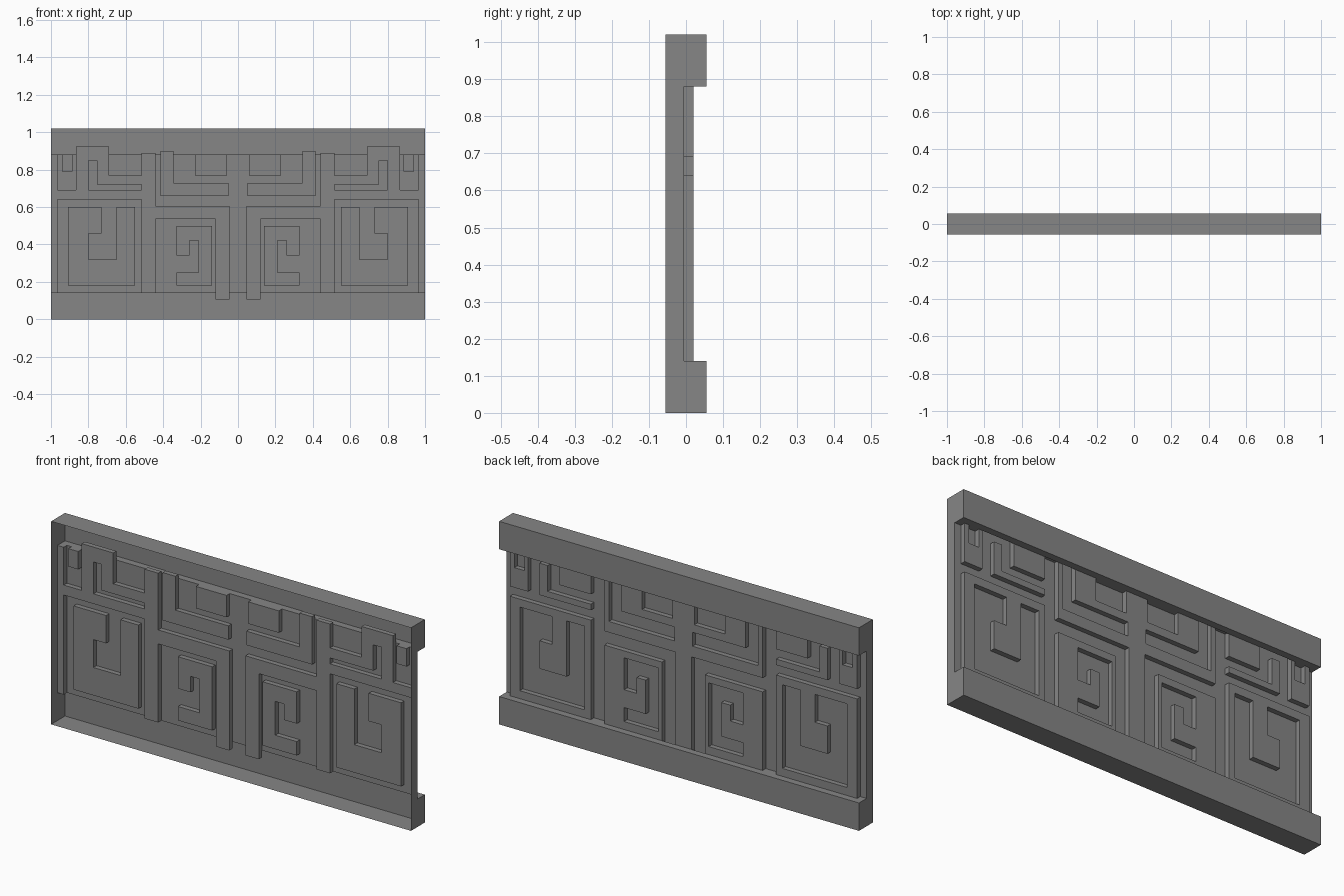
import bpy, bmesh
from mathutils import Vector

cube = bpy.data.objects.get("Cube")
if cube:
    bpy.data.objects.remove(cube, do_unlink=True)

stone = bpy.data.materials.new("stone_grey")
stone.use_nodes = True
grey = (0.24, 0.24, 0.24, 1.0)
stone.diffuse_color = grey
stone.node_tree.nodes["Principled BSDF"].inputs["Base Color"].default_value = grey

# Main levels
FRONT, BACK = -0.055, 0.055
FLOOR, RAISED = -0.005, 0.02
RAIL_LOW, RAIL_HIGH, TOP = 0.14, 0.88, 1.02


def add_face(bm, points, facing):
    """Add one face and turn it towards the given direction."""
    face = bm.faces.new([bm.verts.new(p) for p in points])
    face.normal_update()
    if face.normal.dot(Vector(facing)) < 0:
        face.normal_flip()


def finish(bm, name):
    bmesh.ops.remove_doubles(bm, verts=bm.verts[:], dist=0.0001)
    mesh = bpy.data.meshes.new(name)
    bm.to_mesh(mesh)
    bm.free()
    mesh.materials.append(stone)
    obj = bpy.data.objects.new(name, mesh)
    bpy.context.collection.objects.link(obj)


# Carved pattern for one half, as (x from, x to, z from, z to)
post_groove = [(0.44, 0.515, RAIL_LOW, 0.89)]
edge_groove = [(0.965, 1, RAIL_LOW, RAIL_HIGH)]
centre_channel = [(0.045, 0.12, 0.105, 0.605), (0.12, 0.44, 0.535, 0.605)]
upper_centre = [(0.345, 0.415, 0.66, 0.9), (0.05, 0.345, 0.66, 0.73),
                (0.06, 0.23, 0.77, RAIL_HIGH)]
upper_side = [(0.515, 1, 0.64, 0.69),
              (0.69, 0.755, 0.72, 0.925), (0.515, 0.755, 0.72, 0.77),
              (0.80, 0.865, 0.64, 0.925), (0.69, 0.865, 0.85, 0.925),
              (0.885, 0.94, 0.79, RAIL_HIGH)]
spiral_pits = [(0.14, 0.33, 0.18, 0.5), (0.55, 0.91, 0.18, 0.6)]
spiral_hooks = [(0.21, 0.26, 0.25, 0.42), (0.26, 0.33, 0.25, 0.34),
                (0.65, 0.73, 0.32, 0.6), (0.73, 0.80, 0.32, 0.46)]

grooves = (post_groove + edge_groove + centre_channel + upper_centre
           + upper_side + spiral_pits)


def inside(rects, x, z):
    return any(a < abs(x) < b and c < z < d for a, b, c, d in rects)


def is_low(x, z):
    return inside(grooves, x, z) and not inside(spiral_hooks, x, z)


# Relief panel: a grid on the pattern's own lines, with walls at level changes
every = grooves + spiral_hooks
half = {v for r in every for v in r[:2]}
xs = sorted(half | {-v for v in half})
zs = sorted({v for r in every for v in r[2:]} | {RAIL_LOW, RAIL_HIGH})

bm = bmesh.new()
for x0, x1 in zip(xs, xs[1:]):
    for z0, z1 in zip(zs, zs[1:]):
        cx, cz = (x0 + x1) / 2, (z0 + z1) / 2
        low = is_low(cx, cz)
        if not low and not RAIL_LOW < cz < RAIL_HIGH:
            continue
        y = FLOOR if low else RAISED
        add_face(bm, [(x0, y, z0), (x1, y, z0), (x1, y, z1), (x0, y, z1)], (0, 1, 0))
        if not low:
            continue
        step = 0.002
        sides = [((x0, z0), (x0, z1), -1, 0), ((x1, z0), (x1, z1), 1, 0),
                 ((x0, z0), (x1, z0), 0, -1), ((x0, z1), (x1, z1), 0, 1)]
        for (ax, az), (bx, bz), dx, dz in sides:
            nx = (ax + bx) / 2 + dx * step
            nz = (az + bz) / 2 + dz * step
            if abs(nx) < 1 and not is_low(nx, nz):
                add_face(bm, [(ax, FLOOR, az), (bx, FLOOR, bz),
                              (bx, RAISED, bz), (ax, RAISED, az)], (-dx, 0, -dz))
finish(bm, "carved_panel")


# Rails: hollow channels open to the front
def rail(name, inner, outer):
    up = 1 if outer > inner else -1
    bm = bmesh.new()
    for (ya, za), (yb, zb), facing in [
            ((RAISED, inner), (BACK, inner), (0, 0, -up)),
            ((BACK, inner), (BACK, outer), (0, 1, 0)),
            ((BACK, outer), (FRONT, outer), (0, 0, up))]:
        add_face(bm, [(-1, ya, za), (1, ya, za), (1, yb, zb), (-1, yb, zb)], facing)
    finish(bm, name)


rail("top_rail", RAIL_HIGH, TOP)
rail("bottom_rail", RAIL_LOW, 0)

# End walls, notched behind the panel
for side, name in ((1, "left_end_wall"), (-1, "right_end_wall")):
    bm = bmesh.new()
    for y, z0, z1 in ((BACK, 0, RAIL_LOW), (FLOOR, RAIL_LOW, RAIL_HIGH),
                      (BACK, RAIL_HIGH, TOP)):
        add_face(bm, [(side, FRONT, z0), (side, y, z0), (side, y, z1),
                      (side, FRONT, z1)], (side, 0, 0))
    finish(bm, name)
